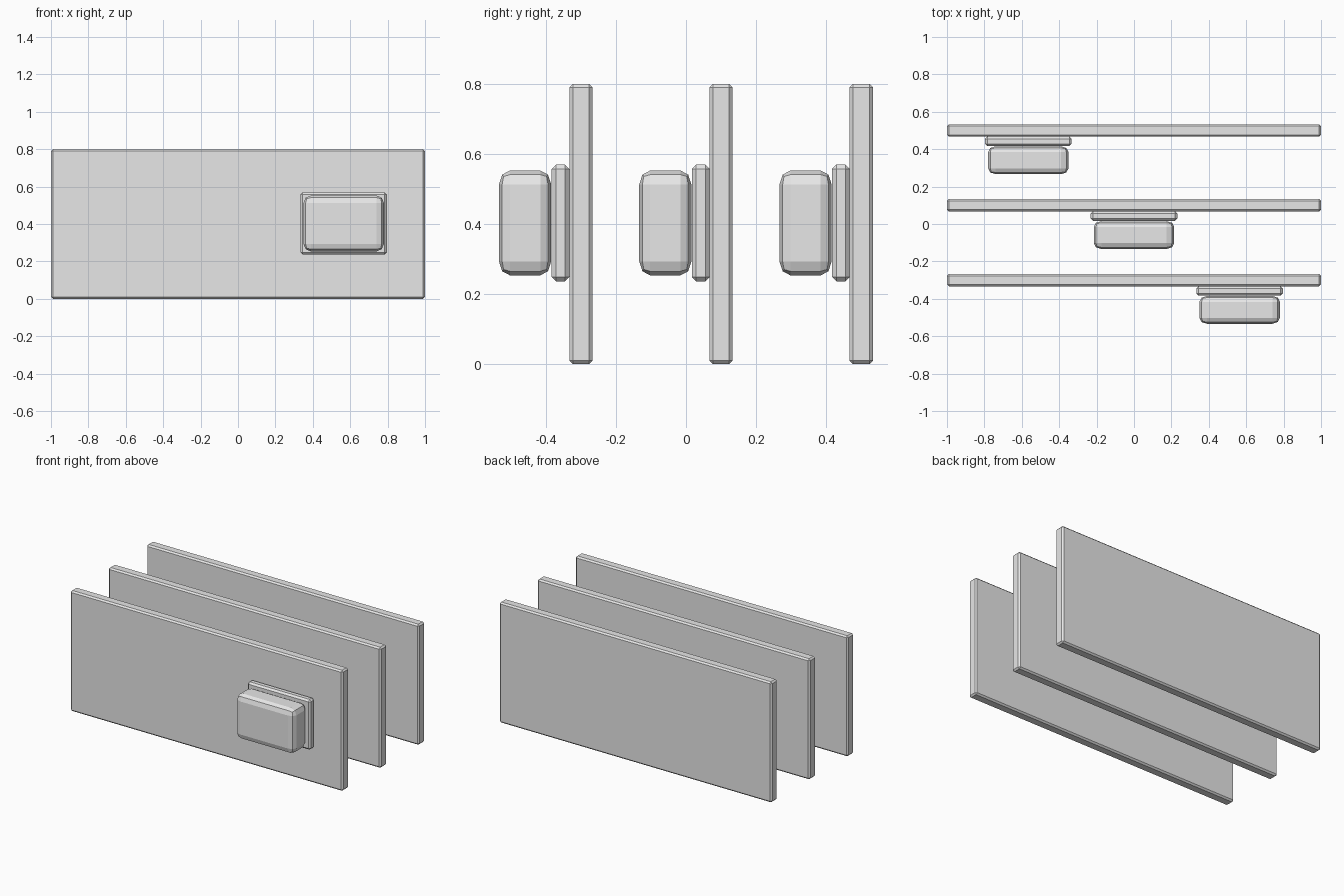
import bpy, bmesh
from mathutils import Matrix

if "Cube" in bpy.data.objects:
    bpy.data.objects.remove(bpy.data.objects["Cube"])

grey = bpy.data.materials.new("light grey")
grey.diffuse_color = (0.8, 0.8, 0.8, 1)
grey.use_nodes = True
grey.node_tree.nodes["Principled BSDF"].inputs["Base Color"].default_value = grey.diffuse_color


def bevelled_box(name, centre, size, bevel, segments=1, squash=1.0):
    """Box with bevelled edges; squash shrinks the bevel along y."""
    bm = bmesh.new()
    bmesh.ops.create_cube(bm, size=1)
    bmesh.ops.scale(bm, vec=(size[0], size[1] / squash, size[2]), verts=bm.verts)
    bmesh.ops.bevel(bm, geom=bm.edges[:], offset=bevel, segments=segments,
                    profile=0.5, affect='EDGES', clamp_overlap=True)
    bmesh.ops.scale(bm, vec=(1, squash, 1), verts=bm.verts)
    bm.transform(Matrix.Translation(centre))
    mesh = bpy.data.meshes.new(name)
    bm.to_mesh(mesh)
    bm.free()
    mesh.materials.append(grey)
    obj = bpy.data.objects.new(name, mesh)
    bpy.context.collection.objects.link(obj)
    return obj


# Three upright sheets, each with a tab stepping across its front
rows = [("front", -0.3, 0.565), ("middle", 0.1, 0.0), ("back", 0.5, -0.565)]
for row, y, x in rows:
    bevelled_box(row + "_panel", (0, y, 0.4), (2, 0.066, 0.8), 0.01)
    # thin mounting plate against the panel
    bevelled_box(row + "_plate", (x, y - 0.058, 0.403), (0.463, 0.05, 0.333), 0.012)
    # rounded block on the plate
    bevelled_box(row + "_block", (x, y - 0.159, 0.403), (0.43, 0.149, 0.299),
                 0.04, 2, 0.78)
